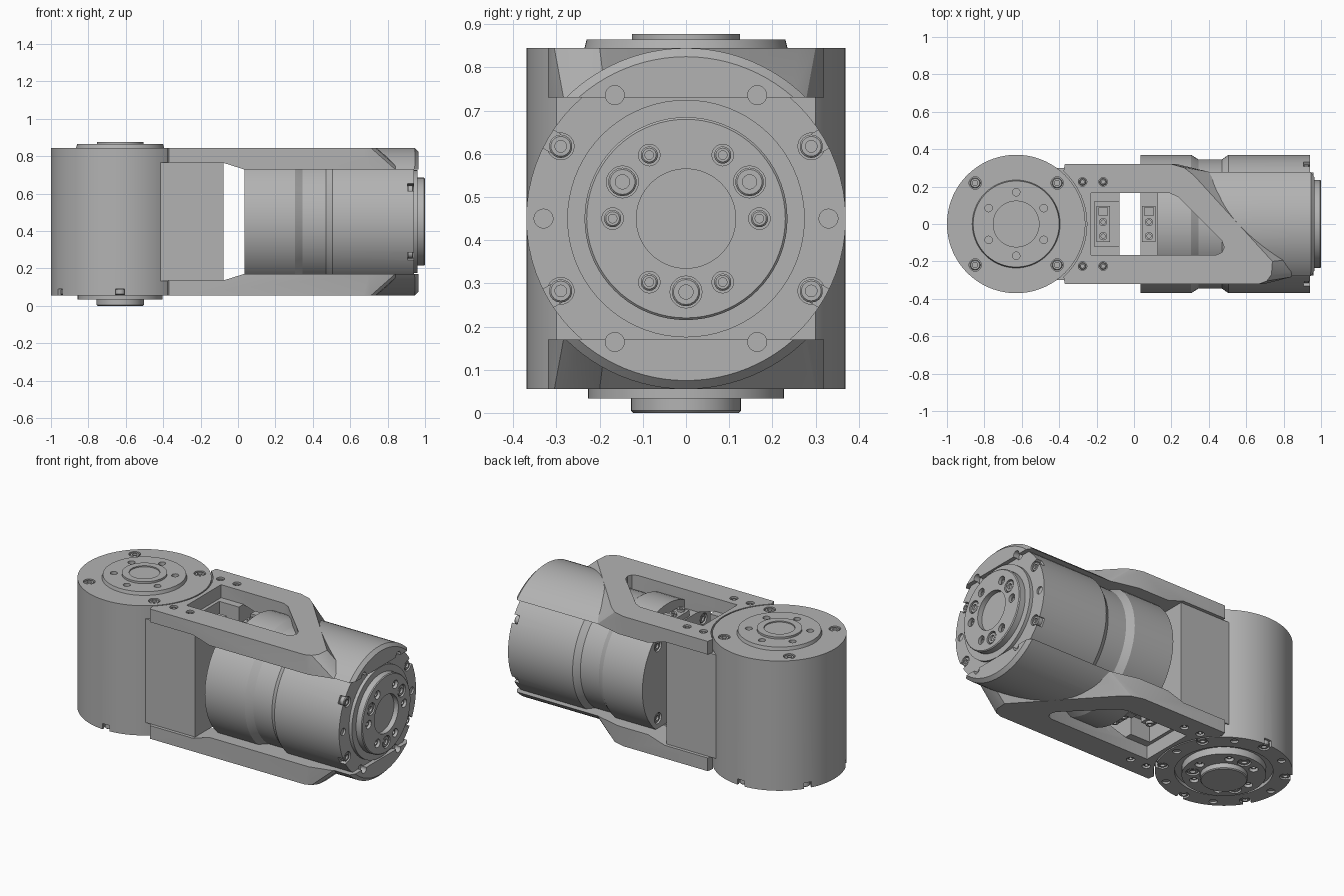
import bpy, bmesh, math
from math import radians, cos, sin
from mathutils import Matrix

cube = bpy.data.objects.get("Cube")
if cube:
    bpy.data.objects.remove(cube)

metal = bpy.data.materials.new("machined grey")
metal.use_nodes = True
GREY = (0.45, 0.45, 0.45, 1)
metal.diffuse_color = GREY
metal.node_tree.nodes["Principled BSDF"].inputs["Base Color"].default_value = GREY

MID = Matrix.Translation((0, 0, 0.45))               # bracket mid plane
ALONG_X = MID @ Matrix.Rotation(radians(90), 4, 'Y')  # local z runs along x
UPRIGHT = Matrix.Translation((-0.63, 0, 0))
DOWN = UPRIGHT @ Matrix.Translation((0, 0, 0.055)) @ Matrix.Rotation(math.pi, 4, 'X')
FRONT = ALONG_X @ Matrix.Translation((0, 0, 0.94))


def make(name, bm, matrix):
    bmesh.ops.remove_doubles(bm, verts=bm.verts, dist=1e-5)
    bmesh.ops.recalc_face_normals(bm, faces=bm.faces)
    mesh = bpy.data.meshes.new(name)
    bm.to_mesh(mesh)
    bm.free()
    mesh.materials.append(metal)
    obj = bpy.data.objects.new(name, mesh)
    bpy.context.collection.objects.link(obj)
    obj.matrix_world = matrix
    return obj


def add_lathe(bm, profile, centre=(0, 0), seg=72):
    """Spin a profile of (radius, height) about a vertical axis."""
    rings = []
    for r, z in profile:
        n = 1 if r == 0 else seg
        rings.append([bm.verts.new((centre[0] + r * cos(math.tau * i / seg),
                                    centre[1] + r * sin(math.tau * i / seg), z))
                      for i in range(n)])
    for a, b in zip(rings, rings[1:]):
        for i in range(seg):
            quad = [a[i % len(a)], a[(i + 1) % seg % len(a)],
                    b[(i + 1) % seg % len(b)], b[i % len(b)]]
            bm.faces.new(list(dict.fromkeys(quad)))


def add_prism(bm, pts, z0, z1, top=None):
    low = [bm.verts.new((x, y, z0)) for x, y in pts]
    high = [bm.verts.new((x, y, z1)) for x, y in (top or pts)]
    bm.faces.new(low)
    bm.faces.new(high)
    n = len(pts)
    for i in range(n):
        bm.faces.new((low[i], low[(i + 1) % n], high[(i + 1) % n], high[i]))


def rect(x0, x1, y):
    return [(x0, -y), (x1, -y), (x1, y), (x0, y)]


def polar(r, deg):
    return r * cos(radians(deg)), r * sin(radians(deg))


def lathe(name, profile, matrix):
    bm = bmesh.new()
    add_lathe(bm, profile)
    return make(name, bm, matrix)


def prism(name, pts, z0, z1, matrix, top=None):
    bm = bmesh.new()
    add_prism(bm, pts, z0, z1, top)
    return make(name, bm, matrix)


def drill(name, holes, matrix, notches=()):
    """Cutter of many cylinders: ((x, y), radius, bottom, top)."""
    bm = bmesh.new()
    for centre, r, z0, z1 in holes:
        add_lathe(bm, [(0, z0), (r, z0), (r, z1), (0, z1)], centre, 20)
    for a in notches:
        pts = [polar(rr, a) for rr in (0.34, 0.42)]
        ox, oy = polar(0.024, a + 90)
        (ax, ay), (bx, by) = pts
        add_prism(bm, [(ax + ox, ay + oy), (bx + ox, by + oy),
                       (bx - ox, by - oy), (ax - ox, ay - oy)], -0.035, 0.02)
    return make(name, bm, matrix)


def bolts(name, spots, matrix):
    """Socket head screws: ((x, y), radius, seat, head top)."""
    bm = bmesh.new()
    for centre, r, z0, z1 in spots:
        add_lathe(bm, [(0, z0), (r, z0), (r, z1 - 0.004), (r - 0.004, z1), (r * 0.5, z1),
                       (r * 0.5, z1 - 0.012), (0, z1 - 0.012)], centre, 18)
    return finish(make(name, bm, matrix))


def finish(obj, cutters=(), mirror=None):
    bpy.ops.object.select_all(action='DESELECT')
    bpy.context.view_layer.objects.active = obj
    obj.select_set(True)
    for c in cutters:
        c.hide_render = True
        mod = obj.modifiers.new("cut", 'BOOLEAN')
        mod.operation, mod.solver, mod.object = 'DIFFERENCE', 'EXACT', c
        mod.use_self = True
        bpy.ops.object.modifier_apply(modifier=mod.name)
    if mirror:
        mod = obj.modifiers.new("mirror", 'MIRROR')
        mod.use_axis = [axis == mirror for axis in "XYZ"]
        bpy.ops.object.modifier_apply(modifier=mod.name)
    bpy.ops.object.shade_smooth_by_angle(angle=radians(30))
    return obj


def output_face(name, matrix, h, bolt_angles):
    """Hole pattern and screws of an output flange, h = height of the inner ring."""
    steps = range(0, 360, 60)
    big = [polar(0.17, a) for a in (0, 120, 240)]
    outer = [polar(0.335, a) for a in bolt_angles]
    holes = [(p, 0.037, h - 0.03, h + 0.02) for p in big]
    holes += [(p, 0.031, -0.03, 0.02) for p in outer]
    holes += [(polar(0.17, a + 30), 0.025, h - 0.03, h + 0.02) for a in steps]
    holes += [(polar(0.33, a + 30), 0.022, -0.012, 0.05) for a in steps]
    bolts(name + "_screws", [(p, 0.033, h - 0.032, h - 0.004) for p in big] +
          [(p, 0.027, -0.032, -0.004) for p in outer] +
          [(polar(0.17, a + 30), 0.02, h - 0.032, h - 0.012) for a in steps], matrix)
    return drill(name + "_cutter", holes, matrix, bolt_angles)


scrap = []

# Upright joint housing
lower = output_face("lower_flange", DOWN @ Matrix.Rotation(radians(30), 4, 'Z'), 0.022, range(0, 360, 60))
corner = [polar(0.31, a) for a in (45, 135, 225, 315)]
ring = [polar(0.17, a) for a in range(30, 390, 60)]
upper = drill("upper_cutter", [(p, 0.033, 0.82, 0.9) for p in corner] +
              [(p, 0.02, 0.835, 0.9) for p in ring], UPRIGHT)
bolts("upper_screws", [(p, 0.028, 0.818, 0.842) for p in corner], UPRIGHT)
body = lathe("upright_housing", [
    (0, 0), (0.122, 0), (0.127, 0.005), (0.127, 0.033), (0.227, 0.033), (0.227, 0.075),
    (0.265, 0.075), (0.265, 0.055), (0.37, 0.055), (0.37, 0.845), (0.235, 0.845),
    (0.23, 0.865), (0.125, 0.865), (0.125, 0.877), (0.085, 0.877), (0.085, 0.87), (0, 0.87)], UPRIGHT)
finish(body, (lower, upper))
scrap += [lower, upper]

# Level joint housing with waist groove and output flange
face = output_face("output_flange", FRONT, 0.06, (60, 120, 240, 300))
rear = drill("rear_cutter", [(p, 0.033, 0, 0.06) for p in corner], ALONG_X)
bm = bmesh.new()
for z0, z1 in ((0.28, 0.5), (-0.5, -0.28)):
    add_prism(bm, rect(-0.05, 0.125, 0.165), z0, z1)
seat = make("seat_cutter", bm, MID)
drum = lathe("level_housing", [
    (0, 0.035), (0.37, 0.035), (0.37, 0.305), (0.345, 0.345), (0.345, 0.47), (0.37, 0.505),
    (0.37, 0.94), (0.275, 0.94), (0.275, 0.96), (0.235, 0.96), (0.235, 0.995), (0.23, 1.0),
    (0.115, 1.0), (0.115, 0.97), (0, 0.97)], ALONG_X)
finish(drum, (face, rear, seat))
bolts("rear_screws", [(p, 0.028, -0.065, -0.04) for p in corner],
      ALONG_X @ Matrix.Rotation(math.pi, 4, 'X'))
scrap += [rear, seat]

# Bracket arms: flat plate with a window, ramping down onto a curved shell
bite = [(-0.63 + polar(0.378, a)[0], polar(0.378, a)[1]) for a in range(48, -49, -6)]
tip = [(0.67, -0.32), (0.71, -0.305), (0.735, -0.27), (0.74, -0.2), (0.32, 0.26), (0.27, 0.3), (0.2, 0.32)]
left = [(-0.37, 0.32)] + bite + [(-0.37, -0.32)]
foot = [(x + 0.13, y * 0.93) for x, y in tip]
foot[0], foot[-1] = (0.7, -0.32), (0.23, 0.32)
plate = prism("bracket_arm", left + foot, 0.28, 0.395, MID, left + tip)
window = prism("window_cutter", [(-0.23, -0.165), (0.44, -0.165), (0.47, -0.152), (0.482, -0.125),
                                 (0.47, -0.09), (0.235, 0.145), (0.19, 0.165), (-0.23, 0.165)],
               0.1, 0.6, MID)
# Side-view wedge thinning the arm near the upright housing
SIDE = MID @ Matrix.Rotation(radians(90), 4, 'X')
relief = prism("relief_cutter", [(-0.5, 0.2), (0.1, 0.2), (0.1, 0.258), (-0.08, 0.315), (-0.5, 0.315)],
               -0.5, 0.5, SIDE)
spots = [(x, y) for x in (-0.275, -0.165) for y in (-0.225, 0.225)]
pins = drill("pin_cutter", [(p, 0.023, 0.37, 0.45) for p in spots], MID)
finish(plate, (window, relief, pins), 'Z')
finish(bolts("arm_screws", [(p, 0.019, 0.36, 0.388) for p in spots], MID), (), 'Z')

bm = bmesh.new()
add_lathe(bm, [(0, 0.2), (0.395, 0.2), (0.395, 0.945), (0.375, 0.965), (0, 0.965)], seg=96)
cut = bmesh.ops.bisect_plane(bm, geom=bm.verts[:] + bm.edges[:] + bm.faces[:],
                             plane_co=(-0.28, 0, 0), plane_no=(1, 0, 0), clear_outer=True)
bmesh.ops.holes_fill(bm, edges=[e for e in bm.edges if e.is_boundary])
shell = make("bracket_shell", bm, ALONG_X)
finish(shell, (window, face), 'X')
scrap += [window, relief, pins, face]

# Mounting block between the arms
bm = bmesh.new()
for z0, z1 in ((0.2, 0.5), (-0.5, -0.2)):
    add_prism(bm, rect(-0.21, 0, 0.12), z0, z1)
pocket = make("pocket_cutter", bm, MID)
finish(prism("mounting_block", rect(-0.45, -0.078, 0.3), -0.316, 0.316, MID), (pocket,))
scrap.append(pocket)

# Cable connectors
for label, x, z in (("block", -0.165, 0.2), ("drum", 0.08, 0.28)):
    sock = MID @ Matrix.Translation((x, 0, 0))
    bm = bmesh.new()
    add_prism(bm, rect(-0.036, 0.036, 0.095), z - 0.01, z + 0.035)
    add_prism(bm, [(-0.026, 0.045), (0.026, 0.045), (0.026, 0.088), (-0.026, 0.088)], z + 0.03, z + 0.06)
    for y in (-0.065, 0.01):
        add_lathe(bm, [(0, z + 0.03), (0.022, z + 0.03), (0.022, z + 0.05), (0.011, z + 0.05),
                       (0.011, z + 0.04), (0, z + 0.04)], (0, y), 16)
    finish(make(label + "_connector", bm, sock), (), 'Z')

for c in scrap:
    bpy.data.objects.remove(c)
